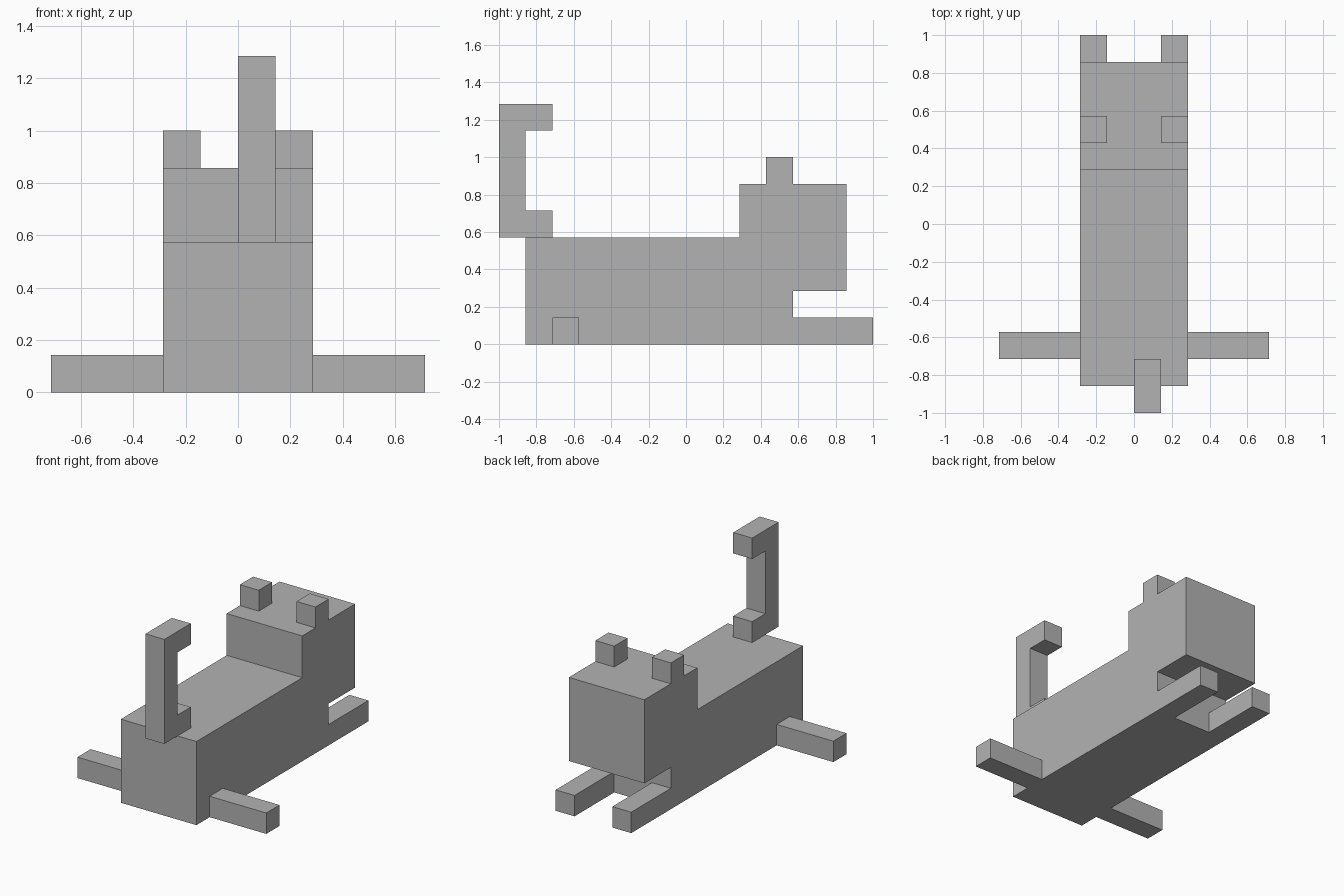
import bpy
import bmesh

default = bpy.data.objects.get("Cube")
if default:
    bpy.data.objects.remove(default, do_unlink=True)

U = 1 / 7  # one block of the model

grey = bpy.data.materials.new("plain grey")
grey.use_nodes = True
COLOUR = (0.45, 0.45, 0.45, 1)
grey.diffuse_color = COLOUR
grey.node_tree.nodes["Principled BSDF"].inputs["Base Color"].default_value = COLOUR


def extrude_profile(name, x0, x1, profile):
    """Extrude a side profile of (y, z) block coordinates from x0 to x1."""
    bm = bmesh.new()
    face = bm.faces.new([bm.verts.new((x0 * U, y * U, z * U)) for y, z in profile])
    result = bmesh.ops.extrude_face_region(bm, geom=[face])
    moved = [g for g in result["geom"] if isinstance(g, bmesh.types.BMVert)]
    bmesh.ops.translate(bm, verts=moved, vec=((x1 - x0) * U, 0, 0))
    bmesh.ops.recalc_face_normals(bm, faces=bm.faces)
    mesh = bpy.data.meshes.new(name)
    bm.to_mesh(mesh)
    bm.free()
    mesh.materials.append(grey)
    obj = bpy.data.objects.new(name, mesh)
    bpy.context.collection.objects.link(obj)
    return obj


def block(name, x, y, z):
    """Box spanning the given (low, high) ranges in blocks."""
    return extrude_profile(name, x[0], x[1], [
        (y[0], z[0]), (y[1], z[0]), (y[1], z[1]), (y[0], z[1])])


# Long body with the raised, overhanging head
extrude_profile("body_and_head", -2, 2, [
    (-6, 0), (4, 0), (4, 2), (6, 2), (6, 6), (2, 6), (2, 4), (-6, 4)])

# Hooked tail, set off to one side
extrude_profile("tail", 0, 1, [
    (-7, 4), (-5, 4), (-5, 5), (-6, 5), (-6, 8), (-5, 8), (-5, 9), (-7, 9)])

# Ears and legs on both sides
for side, s in (("left", 1), ("right", -1)):
    inner = sorted((s, 2 * s))
    outer = sorted((2 * s, 5 * s))
    block(side + "_ear", inner, (3, 4), (6, 7))
    block(side + "_front_leg", inner, (4, 7), (0, 1))
    block(side + "_hind_leg", outer, (-5, -4), (0, 1))
